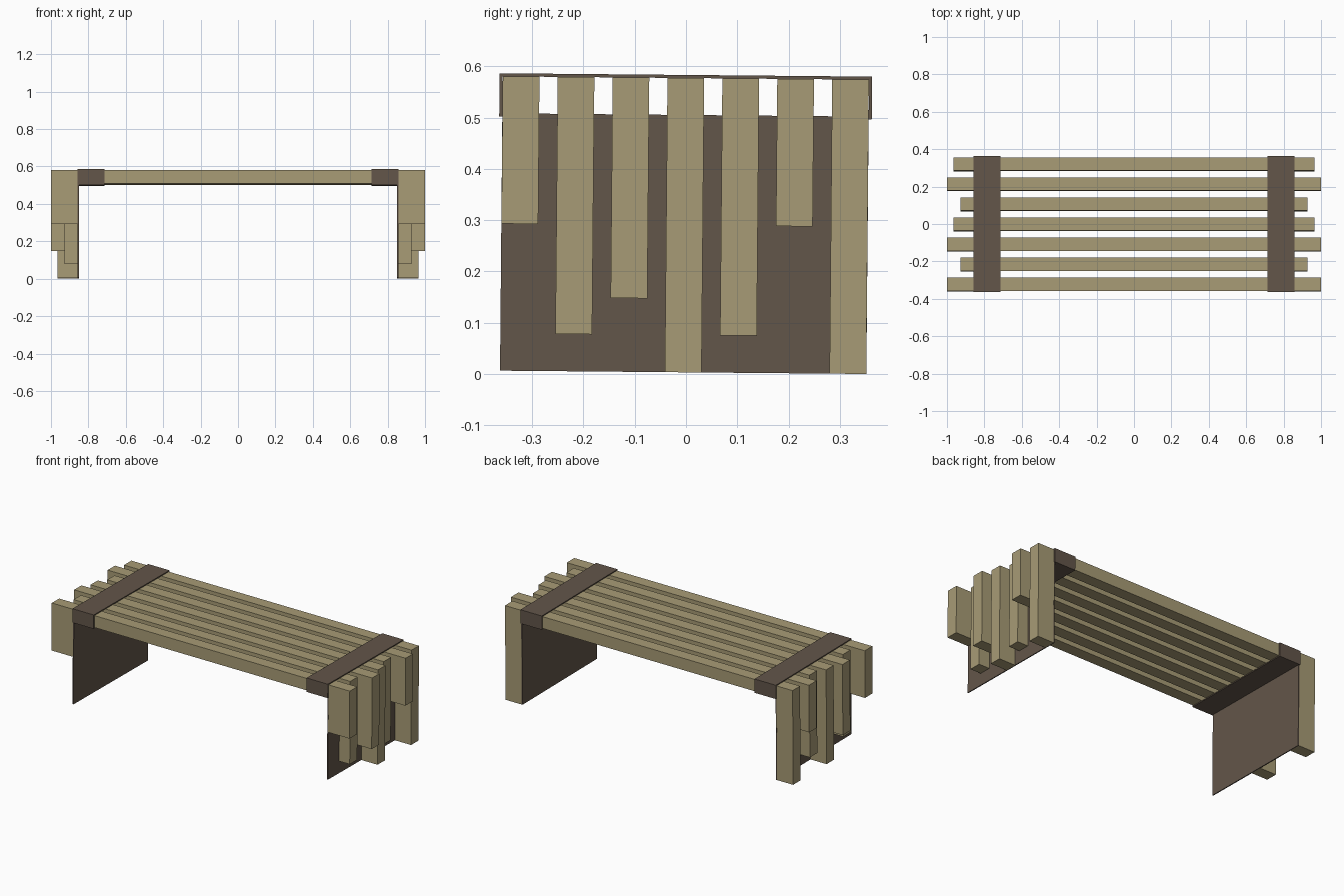
import bpy, bmesh
from mathutils import Matrix

cube = bpy.data.objects.get("Cube")
if cube:
    bpy.data.objects.remove(cube, do_unlink=True)

# The whole bench leans very slightly toward its back
TILT = Matrix.Translation((0, -0.0055, 0)) @ Matrix.Rotation(-0.009, 4, 'X')


def material(name, rgb):
    m = bpy.data.materials.new(name)
    m.use_nodes = True
    m.diffuse_color = (*rgb, 1)
    m.node_tree.nodes["Principled BSDF"].inputs["Base Color"].default_value = (*rgb, 1)
    return m


wood = material("pale_wood", (0.39, 0.33, 0.18))
brown = material("dark_brown", (0.124, 0.092, 0.068))


def prism(name, outline, start, depth, mat):
    """Extrude a closed outline of 3D points along the vector depth."""
    bm = bmesh.new()
    face = bm.faces.new([bm.verts.new(p) for p in outline])
    ext = bmesh.ops.extrude_face_region(bm, geom=[face])
    verts = [v for v in ext["geom"] if isinstance(v, bmesh.types.BMVert)]
    bmesh.ops.translate(bm, verts=verts, vec=depth)
    bmesh.ops.translate(bm, verts=bm.verts, vec=start)
    bmesh.ops.recalc_face_normals(bm, faces=bm.faces)
    mesh = bpy.data.meshes.new(name)
    bm.to_mesh(mesh)
    bm.free()
    mesh.materials.append(mat)
    obj = bpy.data.objects.new(name, mesh)
    obj.matrix_world = TILT
    bpy.context.collection.objects.link(obj)
    return obj


def box(name, lo, hi, mat):
    x0, y0, z0 = lo
    x1, y1, z1 = hi
    base = [(x0, y0, z0), (x1, y0, z0), (x1, y1, z0), (x0, y1, z0)]
    return prism(name, base, (0, 0, 0), (0, 0, z1 - z0), mat)


LEG_IN, BAND_IN = 0.857, 0.714
FLOOR, LOW, TOP = 0.0035, 0.505, 0.577
PITCH, WIDTH = 0.107, 0.0715

# Slats: each is one U profile with its own reach and leg length
slats = [(1.0, 0.290), (0.928, 0.076), (1.0, 0.147), (0.965, FLOOR),
         (0.928, 0.076), (1.0, 0.290), (0.965, FLOOR)]
for i, (reach, foot) in enumerate(slats):
    right = [(LEG_IN, LOW), (LEG_IN, foot), (reach, foot), (reach, TOP)]
    left = [(-x, z) for x, z in reversed(right)]
    y = (i - 3) * PITCH - WIDTH / 2
    prism(f"slat_{i + 1}", [(x, 0, z) for x, z in right + left],
          (0, y, 0), (0, WIDTH, 0), wood)

# Straps: hollow bands around the slats, with an end panel below each
HALF, T = 0.357, 0.006
for side, s in (("left", 1), ("right", -1)):
    xa, xb = sorted((s * BAND_IN, s * LEG_IN))
    box(f"{side}_strap_top", (xa, -HALF - T, TOP), (xb, HALF + T, TOP + T), brown)
    box(f"{side}_strap_bottom", (xa, -HALF - T, LOW - T), (xb, HALF + T, LOW), brown)
    box(f"{side}_strap_front", (xa, -HALF - T, LOW), (xb, -HALF, TOP), brown)
    box(f"{side}_strap_back", (xa, HALF, LOW), (xb, HALF + T, TOP), brown)
    pa, pb = sorted((s * (LEG_IN - T), s * LEG_IN))
    box(f"{side}_end_panel", (pa, -HALF, FLOOR), (pb, HALF, LOW - T), brown)
